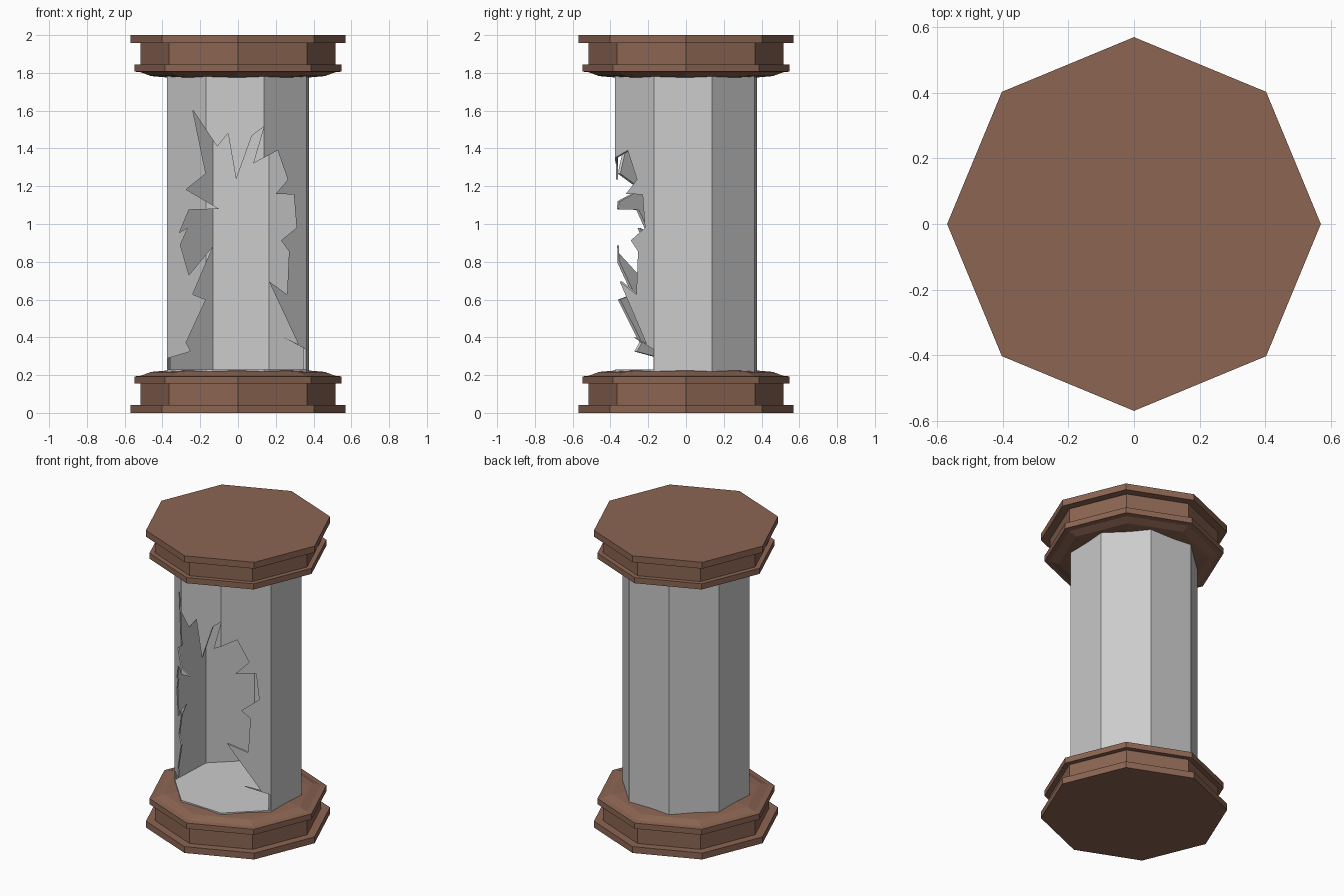
import bpy, bmesh
from math import cos, sin, radians

if "Cube" in bpy.data.objects:
    bpy.data.objects.remove(bpy.data.objects["Cube"])

wood = bpy.data.materials.new("brown_wood")
wood.diffuse_color = (0.26, 0.13, 0.085, 1)
wood.use_nodes = True
wood.node_tree.nodes["Principled BSDF"].inputs["Base Color"].default_value = wood.diffuse_color


def make(name, bm, mat=None):
    bmesh.ops.recalc_face_normals(bm, faces=bm.faces)
    me = bpy.data.meshes.new(name)
    bm.to_mesh(me)
    bm.free()
    ob = bpy.data.objects.new(name, me)
    bpy.context.collection.objects.link(ob)
    if mat:
        me.materials.append(mat)
    return ob


def octagon_lathe(name, profile, turn=0, mat=None):
    """Capped eight-sided solid from (radius, z) points."""
    bm = bmesh.new()
    rings = [[bm.verts.new((r * cos(radians(turn + 45 * i)),
                            r * sin(radians(turn + 45 * i)), z))
              for i in range(8)] for r, z in profile]
    for a, b in zip(rings, rings[1:]):
        for i in range(8):
            j = (i + 1) % 8
            bm.faces.new((a[i], a[j], b[j], b[i]))
    bm.faces.new(rings[0])
    bm.faces.new(rings[-1])
    return make(name, bm, mat)


def cut(target, cutter):
    m = target.modifiers.new("cut", 'BOOLEAN')
    m.operation, m.solver, m.object = 'DIFFERENCE', 'EXACT', cutter
    cutter.hide_render = True
    cutter.hide_set(True)


# Wooden end caps: moulded octagons, mirrored top to bottom
moulding = [(0.57, 0), (0.57, 0.043), (0.515, 0.043), (0.515, 0.155),
            (0.548, 0.155), (0.548, 0.193), (0.513, 0.197), (0.46, 0.217), (0.38, 0.224)]
octagon_lathe("bottom_cap", moulding, 0, wood)
octagon_lathe("top_cap", [(r, 2 - z) for r, z in moulding], 0, wood)

# Glass tube: thin hollow octagonal prism, turned slightly off the caps
glass = octagon_lathe("broken_glass_tube", [(0.4, 0.22), (0.4, 1.78)], 20)
cut(glass, octagon_lathe("tube_hollow_cutter", [(0.39, 0.231), (0.39, 1.769)], 20))

# Jagged break in the front panes, outlined in x and z
outline = [(-.37, .231), (-.37, .29), (-.25, .325), (-.275, .373), (-.17, .60),
           (-.24, .627), (-.13, .886), (-.26, .73), (-.305, .89), (-.265, .98),
           (-.31, .955), (-.26, 1.075), (-.10, 1.08), (-.275, 1.183), (-.17, 1.267),
           (-.24, 1.605), (-.11, 1.41), (-.053, 1.48), (-.01, 1.235), (.074, 1.468),
           (.137, 1.515), (.08, 1.32), (.21, 1.39), (.264, 1.235), (.20, 1.16),
           (.296, 1.156), (.31, .98), (.228, .913), (.27, .855), (.26, .627),
           (.164, .696), (.32, .363), (.243, .40), (.36, .336), (.36, .231)]
bm = bmesh.new()
front = [bm.verts.new((x, -0.6, z)) for x, z in outline]
back = [bm.verts.new((x, -0.154 - 0.05 * x, z)) for x, z in outline]
bm.faces.new(front)
bm.faces.new(back)
for i in range(len(outline)):
    j = (i + 1) % len(outline)
    bm.faces.new((front[i], front[j], back[j], back[i]))
hole = make("break_cutter", bm)
cut(glass, hole)

# Apply the cuts and remove the helpers
bpy.context.view_layer.update()
mesh = bpy.data.meshes.new_from_object(
    glass.evaluated_get(bpy.context.evaluated_depsgraph_get()))
cutters = [m.object for m in glass.modifiers]
glass.modifiers.clear()
glass.data = mesh
for c in cutters:
    bpy.data.objects.remove(c)
